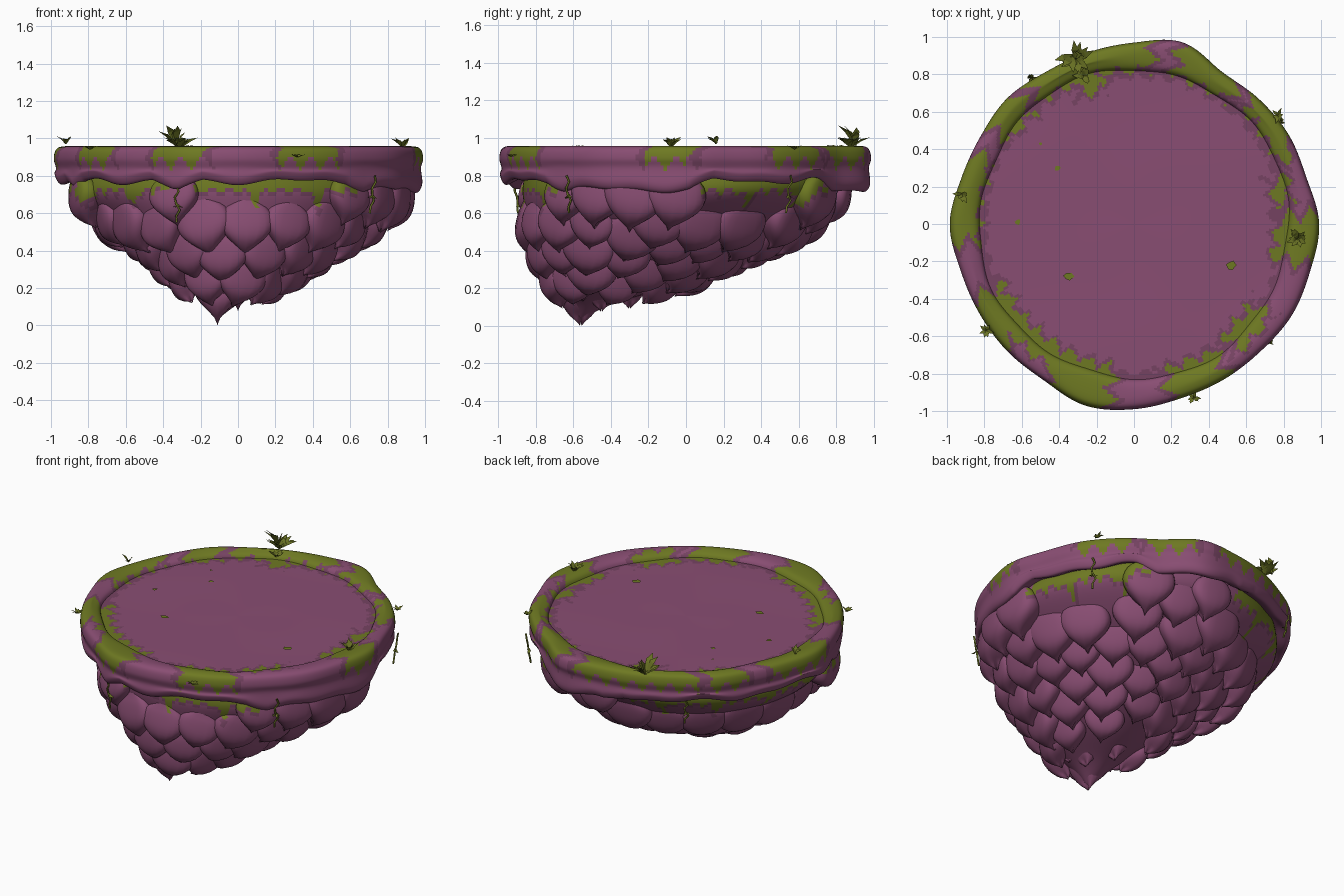
import bpy, math, random
from mathutils import Vector

random.seed(4)
TAU = 2 * math.pi
cube = bpy.data.objects.get("Cube")
if cube:
    bpy.data.objects.remove(cube, do_unlink=True)


def material(name, rgb):
    m = bpy.data.materials.new(name)
    m.use_nodes = True
    m.diffuse_color = (*rgb, 1)
    bsdf = m.node_tree.nodes["Principled BSDF"]
    bsdf.inputs["Base Color"].default_value = (*rgb, 1)
    bsdf.inputs["Roughness"].default_value = 0.9
    return m


MATS = [material("purple rock", (.25, .075, .17)),
        material("moss green", (.155, .19, .016)),
        material("dark purple rock", (.18, .056, .122)),
        material("leaf green", (.14, .165, .017))]
ROCK, MOSS, SHADE, LEAF = range(4)


def build(name, verts, faces, rule, smooth=True):
    me = bpy.data.meshes.new(name)
    me.from_pydata(verts, [], faces)
    ob = bpy.data.objects.new(name, me)
    bpy.context.collection.objects.link(ob)
    for m in MATS:
        me.materials.append(m)
    for p in me.polygons:
        p.material_index = rule(p.center)
        p.use_smooth = smooth
    return ob


def loft(name, nu, nv, point, rule, cap=True):
    """Closed rings of points running from v = 0 to v = 1."""
    verts = [point(TAU * i / nu, j / nv) for j in range(nv + 1) for i in range(nu)]
    faces = [(j * nu + i, (j + 1) * nu + i, (j + 1) * nu + (i + 1) % nu, j * nu + (i + 1) % nu)
             for j in range(nv) for i in range(nu)]
    if cap:
        faces.append([nv * nu + i for i in reversed(range(nu))])
    return build(name, verts, faces, rule)


def spline(pts, t, closed=False):
    """Smooth curve through equally spaced keys; t runs 0..1."""
    n = len(pts)
    s = t * (n if closed else n - 1)
    i = int(s) if closed else min(int(s), n - 2)
    f = s - i
    pick = lambda k: pts[k % n] if closed else pts[max(0, min(n - 1, k))]
    a, b, c, d = (pick(i + k) for k in (-1, 0, 1, 2))
    return [q + .5 * f * (r - p + f * (2 * p - 5 * q + 4 * r - s2 + f * (3 * (q - r) + s2 - p)))
            for p, q, r, s2 in zip(a, b, c, d)]


def tri(x):
    return abs((x % 1) * 2 - 1) * 2 - 1


def degrees(c):
    return math.degrees(math.atan2(c.y, c.x)) % 360


# Moss patches: start and end angle, inner and outer radius
PATCHES = [(27, 47, .85, 2), (53, 75, .82, 2), (84, 127, .82, 2), (103, 112, .74, 2),
           (132, 146, .8, 2), (156, 186, .83, 2), (205, 262, .77, .88), (205, 223, .8, 2),
           (241, 262, .83, 2), (282, 302, .79, 2), (309, 326, .76, .88),
           (347, 363, .76, 2), (368, 377, .76, .85), (383, 400, .84, .9)]


def moss_rule(c):
    a, r = degrees(c), c.xy.length
    jag_a = 3 * tri(r * 9)
    jag_r = .03 * tri(a / 8) + .012 * tri(a / 3.7)
    if c.z < .87 + .04 * tri(a / 7):
        return ROCK
    kind = ROCK
    for a0, a1, r0, r1 in PATCHES:
        off = (a + jag_a - a0) % 360
        if off < a1 - a0 and r0 + jag_r < r < r1 + jag_r:
            return MOSS
        if (off + 2.5) % 360 < a1 - a0 + 5 and r0 - .025 < r - jag_r < r1 + .02:
            kind = SHADE
    return kind


# Mossy ledge runs below the rim, between groups of high rocks
LEDGES = [(5, 55), (97, 198), (204, 245), (255, 312)]


def ledge_depth(a):
    """1 inside a ledge, falling to 0 between ledges."""
    inside = max(min(a % 360 - a0, a1 - a % 360) for a0, a1 in LEDGES)
    return max(0, min(1, .5 + inside / 8))


# Raised rim with an uneven outline
OUTLINE = [(r,) for r in (.99, .955, .955, .945, .94, 1.005, .97, .95, .94, .955, .945, .955,
                          .985, .96, .955, .96, .965, 1.005, .99, .965, .96, .96, .975, .975)]


def rim_point(a, v):
    r = spline(OUTLINE, a / TAU, True)[0]
    low = .745 + .045 * ledge_depth(math.degrees(a)) + .012 * math.sin(9 * a) + .008 * math.sin(17 * a)
    inner = .82 + .008 * math.sin(4 * a) + .006 * math.sin(11 * a)
    section = [(inner, .9), (inner + .015, .935), (inner + .05, .953), (r - .05, .957),
               (r - .012, .94), (r, .89), (r - .012, .84), (r - .005, low + .02),
               (r - .03, low - .02), (r - .08, low), (.83, .81)]
    q, z = spline(section, v)
    return (q * math.cos(a), q * math.sin(a), z)


loft("rim", 360, 50, rim_point, moss_rule, cap=False)


# Flat floor inside the rim
def floor_point(a, v):
    r = .86 * (1 - v) + .005
    return (r * math.cos(a), r * math.sin(a), .918 + .004 * math.sin(3 * a) * math.sin(5 * v) * (1 - v))


def floor_rule(c):
    kind = moss_rule(c)
    edge = .795 + .02 * tri(degrees(c) / 9)
    return SHADE if kind == ROCK and c.xy.length > edge else kind


loft("floor", 360, 60, floor_point, floor_rule)

# Rock core sections: height, centre x, centre y, half width, half depth
SECTIONS = [(.84, 0, 0, .85, .85), (.71, 0, -.02, .88, .85), (.56, 0, -.09, .73, .75),
            (.43, 0, -.19, .53, .62), (.31, -.02, -.29, .37, .45), (.2, -.05, -.4, .22, .28),
            (.12, -.09, -.5, .1, .12), (.04, -.11, -.56, .01, .01)]


def core(a, v):
    z, x, y, rx, ry = spline(SECTIONS, v)
    return Vector((x + rx * math.cos(a), y + ry * math.sin(a), z))


def ledge_rule(c):
    a = degrees(c)
    if ledge_depth(a) < .5:
        return ROCK
    level = .72 - .11 * max(0, tri(a / 23)) ** 3 - .025 * tri(a / 6)
    return MOSS if c.z > level else SHADE if c.z > level - .015 else ROCK


loft("rock_core", 240, 50, core, ledge_rule)

# Hanging rock lumps: half width and half thickness from top to pointed tip
LUMP = [(.25, .1), (.8, .5), (1, .8), (1, 1), (.8, 1), (.45, .65), (.02, .03)]


def lump(name, centre, down, side, half, length, thick):
    out = side.cross(down)

    def point(a, v):
        w, t = spline(LUMP, v)
        c, s = (math.copysign(abs(k) ** .75, k) for k in (math.cos(a), math.sin(a)))
        sag = .1 * length * c * c * v * v
        return centre + side * (c * w * half) + out * (s * t * thick) + down * ((v - .42) * length - sag)

    loft(name, 20, 14, point, ledge_rule)


# Pack the lumps over the core from the ledge downwards
placed = []
v = .16
while v < .84:
    start = random.uniform(0, TAU)
    for k in range(120):
        a = start + TAU * k / 120
        p = core(a, v)
        high = ledge_depth(math.degrees(a)) < .5
        if not high and v < .29 or any((p - q).length < .215 - .06 * v for q in placed):
            continue
        placed.append(p)
        slope = (core(a, v + .01) - core(a, v - .01)).normalized()
        along = core(a + .01, v) - core(a - .01, v)
        down = (slope + Vector((0, 0, -.5))).normalized()
        side = (along - down * along.dot(down)).normalized()
        size = random.uniform(.88, 1.12) * (1 - .3 * v)
        if p.z - .2 * size > .06:
            lump(f"rock_lump_{len(placed)}", p, down, side, .155 * size, .35 * size, .085 * size)
    v += .02

# Lowest pointed rocks
for i, (x, y, z, size) in enumerate([(-.11, -.56, 0, 1), (-.16, -.64, .16, .8), (.0, -.45, .075, .75),
                                     (-.2, -.46, .12, .75), (-.1, -.3, .09, .8), (.05, -.55, .13, .7)]):
    down = Vector((0, 0, -1))
    lump(f"tip_rock_{i + 1}", Vector((x, y, z + .58 * .36 * size)), down, Vector((1, 0, 0)),
         .13 * size, .36 * size, .1 * size)


# Leaf tufts: bent pointed blades spreading from one spot
def tuft(name, pos, count, size, up, lean=(0, 0)):
    verts, faces = [], []
    for _ in range(count):
        a = random.uniform(0, TAU)
        out = Vector((math.cos(a) + lean[0], math.sin(a) + lean[1], 0)) * random.uniform(.4, 1)
        side = Vector((-math.sin(a), math.cos(a), .3)) * size * .17
        length = size * random.uniform(.6, 1)
        p, k = Vector(pos), len(verts)
        mid = p + (out * .5 + Vector((0, 0, up * .7))) * length
        tip = p + (out + Vector((0, 0, up))) * length
        verts += [p - side * .4, p + side * .4, mid + side, mid - side, tip]
        faces += [(k, k + 1, k + 2, k + 3), (k + 3, k + 2, k + 4)]
    build(name, verts, faces, lambda c: LEAF, False)


tuft("back_tuft", (-.31, .88, .95), 24, .11, .5)
tuft("back_tuft_tall", (-.33, .9, .96), 6, .12, .95, (-.3, 0))
tuft("back_tuft_low", (-.27, .79, .94), 12, .08, .3)
tuft("left_tuft", (.88, -.08, .95), 16, .08, .7)
tuft("right_tuft", (-.92, .16, .97), 6, .07, .6)
tuft("front_tuft", (.32, -.93, .9), 14, .05, .3)
tuft("front_right_tuft", (-.79, -.57, .94), 14, .055, .4)
tuft("back_left_tuft", (.77, .58, .94), 12, .05, .4)


# Thin hanging vines
def vine(name, deg, top, bottom):
    a = math.radians(deg)
    cu = bpy.data.curves.new(name, "CURVE")
    cu.dimensions, cu.bevel_depth, cu.bevel_resolution = "3D", .006, 1
    sp = cu.splines.new("POLY")
    sp.points.add(6)
    for i, p in enumerate(sp.points):
        t, b = i / 6, a + .015 * math.sin(i * 2)
        r = .97 - .03 * t
        p.co = (r * math.cos(b), r * math.sin(b), top + (bottom - top) * t, 1)
    cu.materials.append(MATS[LEAF])
    bpy.context.collection.objects.link(bpy.data.objects.new(name, cu))
    tuft(name + "_leaves", (.95 * math.cos(a), .95 * math.sin(a), (top + bottom) / 2), 6, .04, -.6)


for i, (deg, top, bottom) in enumerate([(-41, .8, .6), (-110, .75, .55), (35, .8, .6), (125, .8, .64)]):
    vine(f"vine_{i + 1}", deg, top, bottom)

# Small moss flecks on the floor
for i, (x, y, r) in enumerate([(-.41, .3, .018), (-.62, .01, .018), (-.35, -.28, .03),
                               (.52, -.22, .026), (-.5, .43, .01)]):
    ring = [(x + r * random.uniform(.6, 1.1) * math.cos(k), y + r * random.uniform(.6, 1.1) * math.sin(k), .925)
            for k in range(6)]
    build(f"moss_fleck_{i + 1}", ring, [range(6)], lambda c: MOSS, False)
